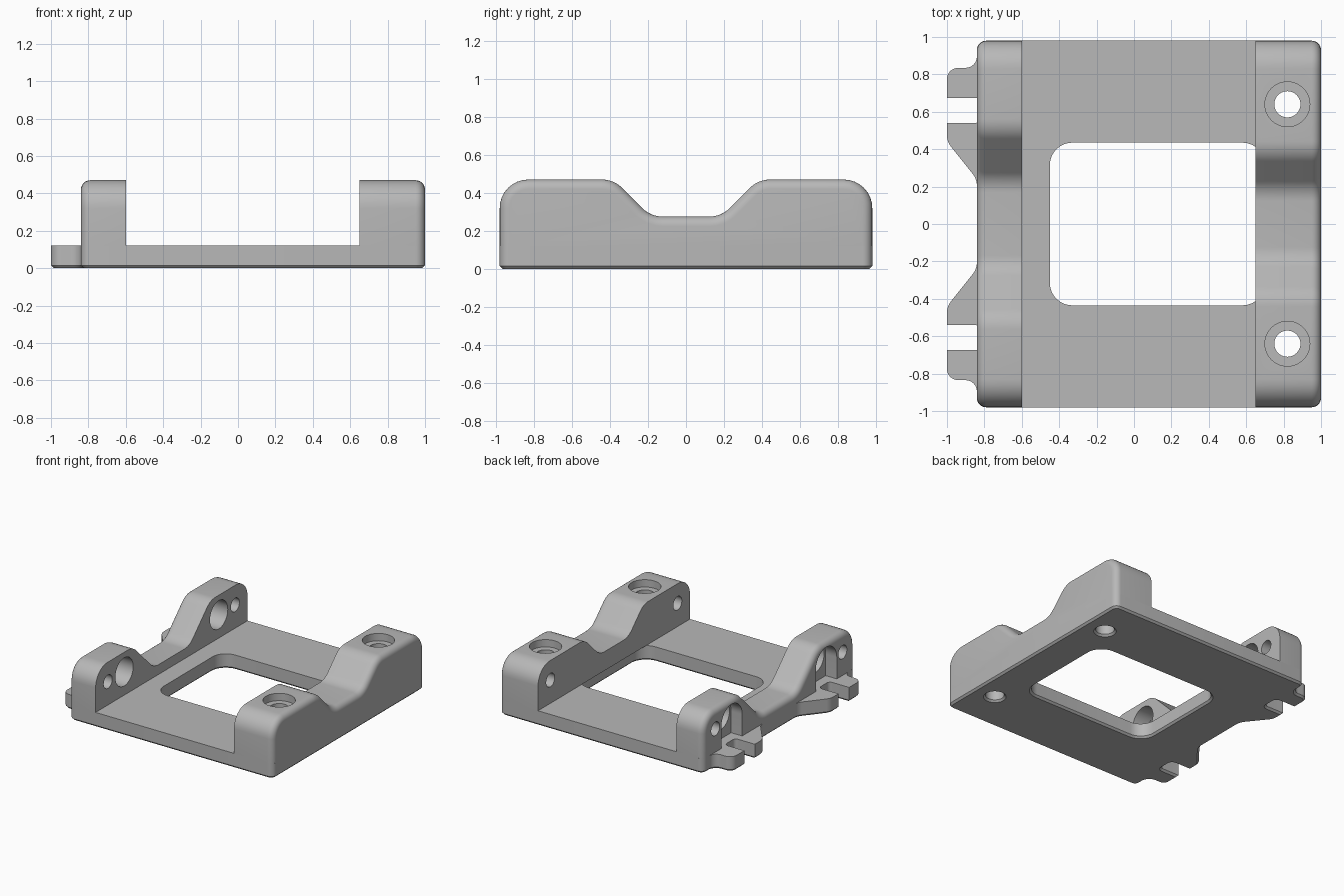
import bpy, bmesh, math
from mathutils import Vector

if "Cube" in bpy.data.objects:
    bpy.data.objects.remove(bpy.data.objects["Cube"])

grey = bpy.data.materials.new("plain grey")
grey.use_nodes = True
grey.diffuse_color = (0.48, 0.48, 0.48, 1)
grey.node_tree.nodes["Principled BSDF"].inputs["Base Color"].default_value = grey.diffuse_color

PLATE, TOP, HALF, EDGE = 0.12, 0.47, 0.98, 0.05


def rounded(corners, steps=8):
    """Outline from (a, b, radius) corners, with an arc at each rounded one."""
    out = []
    for i, (a, b, r) in enumerate(corners):
        p = Vector((a, b))
        if r == 0:
            out.append(p)
            continue
        d0 = (Vector(corners[i - 1][:2]) - p).normalized()
        d1 = (Vector(corners[(i + 1) % len(corners)][:2]) - p).normalized()
        half = d0.angle(d1) / 2
        centre = p + (d0 + d1).normalized() * (r / math.sin(half))
        v0 = p + d0 * (r / math.tan(half)) - centre
        v1 = p + d1 * (r / math.tan(half)) - centre
        sweep = v0.angle_signed(v1)
        for k in range(steps + 1):
            t = -sweep * k / steps
            out.append(centre + Vector((v0.x * math.cos(t) - v0.y * math.sin(t),
                                        v0.x * math.sin(t) + v0.y * math.cos(t))))
    return out


def circle(cx, cy, r, n=40):
    return [Vector((cx + r * math.cos(math.tau * k / n),
                    cy + r * math.sin(math.tau * k / n))) for k in range(n)]


def loft(name, sections, axis="z", pick=None, width=0, segments=1):
    """Solid through (position, outline) sections; pick chooses edges to bevel."""
    bm = bmesh.new()
    rings = []
    for pos, outline in sections:
        rings.append([bm.verts.new((p.x, p.y, pos) if axis == "z" else (pos, p.x, p.y))
                      for p in outline])
    n = len(rings[0])
    for lo, hi in zip(rings, rings[1:]):
        for k in range(n):
            bm.faces.new((lo[k], lo[(k + 1) % n], hi[(k + 1) % n], hi[k]))
    bm.faces.new(rings[0][::-1])
    bm.faces.new(rings[-1])
    bmesh.ops.recalc_face_normals(bm, faces=bm.faces)
    if pick:
        edges = [e for e in bm.edges if pick(e.verts[0].co) and pick(e.verts[1].co)
                 and not (axis == "x" and all(v.co.z < PLATE + 0.001 for v in e.verts))]
        bmesh.ops.bevel(bm, geom=edges, offset=width, segments=segments,
                        profile=0.5, affect="EDGES", clamp_overlap=False)
    mesh = bpy.data.meshes.new(name)
    bm.to_mesh(mesh)
    bm.free()
    mesh.materials.append(grey)
    obj = bpy.data.objects.new(name, mesh)
    bpy.context.collection.objects.link(obj)
    return obj


def cut(obj, cutters):
    bpy.context.view_layer.objects.active = obj
    for cutter in cutters:
        cutter.hide_render = True
        mod = obj.modifiers.new("cut", "BOOLEAN")
        mod.operation, mod.solver, mod.object = "DIFFERENCE", "EXACT", cutter
        bpy.ops.object.modifier_apply(modifier=mod.name)


# Base plate with slotted tabs along its -x side
tab = [(-0.84, 0.835, 0.06), (-1, 0.835, 0.06), (-1, 0.675, 0), (-0.82, 0.675, 0.03),
       (-0.82, 0.54, 0.03), (-1, 0.54, 0), (-1, 0.44, 0.1), (-0.84, 0.24, 0.1)]
outline = rounded([(1, -HALF, EDGE), (1, HALF, EDGE), (-0.84, HALF, EDGE)] + tab
                  + [(x, -y, r) for x, y, r in reversed(tab)] + [(-0.84, -HALF, EDGE)])
base = loft("base_plate", [(0, outline), (PLATE, outline)],
            pick=lambda c: c.z < 0.001, width=0.015)


def wall(name, inner, outer, dip_top, dip_low, dip_z):
    """Saddle-shaped side wall, rounded along its outer face."""
    side = [(HALF, PLATE, 0), (HALF, TOP, 0.15), (dip_top, TOP, 0.15), (dip_low, dip_z, 0.15)]
    profile = rounded(side + [(-y, z, r) for y, z, r in reversed(side)])
    return loft(name, [(inner, profile), (outer, profile)], axis="x",
                pick=lambda c: abs(c.x - outer) < 0.001, width=EDGE, segments=6)


screw_wall = wall("screw_wall", 0.65, 1.0, 0.38, 0.185, 0.275)
bore_wall = wall("bore_wall", -0.60, -0.84, 0.50, 0.23, 0.20)


# Central window, flared at its underside
def window_outline(grow):
    return rounded([(-0.45 - grow, -0.435 - grow, 0.12 + grow), (0.70 + grow, -0.435 - grow, 0.12 + grow),
                    (0.70 + grow, 0.435 + grow, 0.12 + grow), (-0.45 - grow, 0.435 + grow, 0.12 + grow)])


window = loft("window_cutter", [(-0.02, window_outline(0.035)), (0.015, window_outline(0)),
                                (0.3, window_outline(0))])
cutters = [window]
cut(base, [window])

for s in (-1, 1):
    # Counterbored screw holes through wall and plate
    screw = loft("screw_cutter", [(z, circle(0.82, s * 0.64, r)) for z, r in
                                  ((-0.02, 0.105), (0.015, 0.07), (0.41, 0.07), (0.41, 0.12), (0.6, 0.12))])
    # Small cross holes: blind in one wall, through in the other
    blind = loft("blind_cutter", [(x, circle(s * 0.82, 0.31, 0.055)) for x in (0.5, 0.8)], axis="x")
    pin = loft("pin_cutter", [(x, circle(s * 0.82, 0.31, 0.055)) for x in (-1.1, -0.5)], axis="x")
    # Large bore with an arched pocket on the outer face
    bore = loft("bore_cutter", [(x, circle(s * 0.61, 0.31, 0.115)) for x in (-1.1, -0.5)], axis="x")
    arch = rounded([(s * 0.61 - 0.135, 0.05, 0), (s * 0.61 + 0.135, 0.05, 0),
                    (s * 0.61 + 0.135, 0.43, 0.134), (s * 0.61 - 0.135, 0.43, 0.134)], 12)
    pocket = loft("pocket_cutter", [(-1.1, arch), (-0.74, arch)], axis="x")
    cut(base, [screw])
    cut(screw_wall, [screw, blind])
    cut(bore_wall, [pin, bore, pocket])
    cutters += [screw, blind, pin, bore, pocket]

for c in cutters:
    bpy.data.objects.remove(c)

# Smooth rounded surfaces, crisp edges
for obj in (base, screw_wall, bore_wall):
    bpy.ops.object.select_all(action="DESELECT")
    obj.select_set(True)
    bpy.context.view_layer.objects.active = obj
    bpy.ops.object.shade_smooth_by_angle(angle=math.radians(30))
